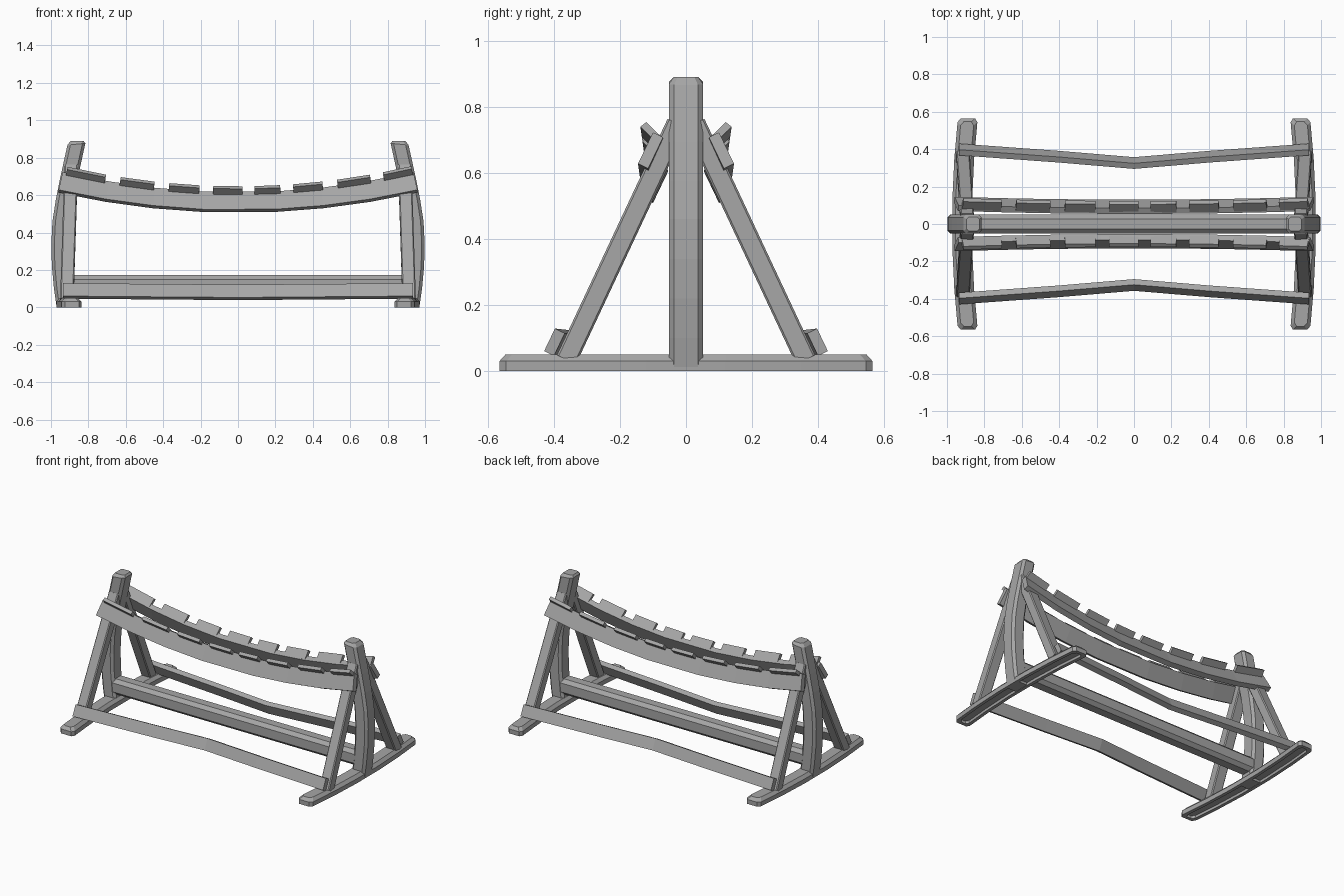
import bpy, bmesh
from mathutils import Vector

cube = bpy.data.objects.get("Cube")
if cube:
    bpy.data.objects.remove(cube)

grey = bpy.data.materials.new("weathered grey wood")
grey.use_nodes = True
colour = (0.38, 0.38, 0.38, 1)
grey.diffuse_color = colour
grey.node_tree.nodes["Principled BSDF"].inputs["Base Color"].default_value = colour


def loft(name, rings, mirror=""):
    """Skin a list of equal rings, cap both ends, mirror over the named axes."""
    bm = bmesh.new()
    rows = [[bm.verts.new(p) for p in ring] for ring in rings]
    n = len(rows[0])
    for a, b in zip(rows, rows[1:]):
        for i in range(n):
            j = (i + 1) % n
            bm.faces.new((a[i], a[j], b[j], b[i]))
    bm.faces.new(rows[0])
    bm.faces.new(rows[-1])
    bmesh.ops.recalc_face_normals(bm, faces=bm.faces)
    mesh = bpy.data.meshes.new(name)
    bm.to_mesh(mesh)
    bm.free()
    mesh.materials.append(grey)
    obj = bpy.data.objects.new(name, mesh)
    bpy.context.collection.objects.link(obj)
    if mirror:
        mod = obj.modifiers.new("Mirror", "MIRROR")
        mod.use_axis = ("X" in mirror, "Y" in mirror, False)
        mod.use_mirror_merge = False
    return obj


def octagon(w, h, c):
    """Rectangle of half sizes w and h with corners cut by c."""
    return [(w, c - h), (w, h - c), (w - c, h), (c - w, h),
            (-w, h - c), (-w, c - h), (c - w, -h), (w - c, -h)]


# Direction of the slanted sides: up the leg, and straight out from it
up = Vector((0, -0.43, 0.9)).normalized()
out = Vector((0, 0.9, 0.43)).normalized()


def slanted(height, thick):
    """Rectangle lying along the slanted side."""
    return [up * (a * height / 2) + out * (b * thick / 2)
            for a, b in ((1, 1), (1, -1), (-1, -1), (-1, 1))]


def sweep(name, section, path, xs, mirror):
    """Carry a section along x, tilting each ring to the slope of the path."""
    rings = []
    for x in xs:
        c = path(x)
        t = (path(x + 0.01) - path(x - 0.01)) / 0.02
        rings.append([c + p - Vector((t.z * p.z, 0, 0)) for p in section])
    return loft(name, rings, mirror)


# Bowed end posts with chamfered caps
rings = []
for x, z, s in ((0.922, 0.002, 1), (0.936, 0.1, 1), (0.947, 0.22, 1),
                (0.95, 0.34, 1), (0.944, 0.46, 1), (0.926, 0.58, 1),
                (0.902, 0.7, 1), (0.864, 0.872, 1), (0.86, 0.89, 0.72)):
    rings.append([(x + a * s, b * s, z - a * 0.1 * (0.5 < z < 0.88))
                  for a, b in octagon(0.048, 0.052, 0.016)])
loft("end_post", rings, "X")


# Curved feet, hollowed underneath
def foot_ring(inset, z):
    half, end = 0.053 - inset, 0.565 - inset
    ys = [-end, 0.02 - end, -0.35, -0.12, 0.12, 0.35, end - 0.02, end]
    def edge(y, side):
        trim = 0.015 if abs(y) == end else 0
        return (0.92 - 0.1 * y * y + side * (half - trim), y, z)
    return [edge(y, 1) for y in ys] + [edge(y, -1) for y in reversed(ys)]


loft("foot", [foot_ring(0.022, 0.018), foot_ring(0.022, 0), foot_ring(0, 0),
              foot_ring(0, 0.03), foot_ring(0.018, 0.05)], "X")

# Slanted legs leaning against the posts
leg_ends = ((0.915, 0.362, 0.035), (0.892, 0.027, 0.75))
section = [Vector((a, 0, 0)) + out * b for a, b in octagon(0.036, 0.032, 0.006)]
loft("slanted_leg", [[Vector(c) + p for p in section] for c in leg_ends], "XY")

# Central beam between the posts
loft("central_beam", [[(x, y, 0.12 + z) for y, z in octagon(0.05, 0.052, 0.022)]
                      for x in (-0.93, 0.93)])

# Lower boards, bowed inward along their length
sweep("lower_board", slanted(0.076, 0.033),
      lambda x: Vector((x, 0.326 + 0.077 * abs(x) ** 0.9, 0.08 + 0.008 * abs(x))),
      (-0.935, -0.4, 0, 0.4, 0.935), "Y")


# Sagging upper rails
def rail_path(x):
    return Vector((x, 0.092 + 0.017 * x * x, 0.56 + 0.12 * x * x))


sweep("upper_rail", slanted(0.105, 0.034), rail_path,
      (-0.95, -0.7, -0.45, -0.18, 0.2, 0.45, 0.7, 0.95), "Y")

# Tilted cleats along the rails
cleat = [Vector((0, y, z)) for y, z in
         ((0.013, 0.087), (-0.032, 0.043), (-0.014, 0.029), (0.031, 0.073))]
spans = ((-0.93, -0.72), (-0.64, -0.455), (-0.375, -0.21), (-0.135, 0.025),
         (0.09, 0.23), (0.3, 0.46), (0.54, 0.72), (0.79, 0.945))
for start, stop in spans:
    sweep("cleat", cleat, rail_path, (start, stop), "Y")
